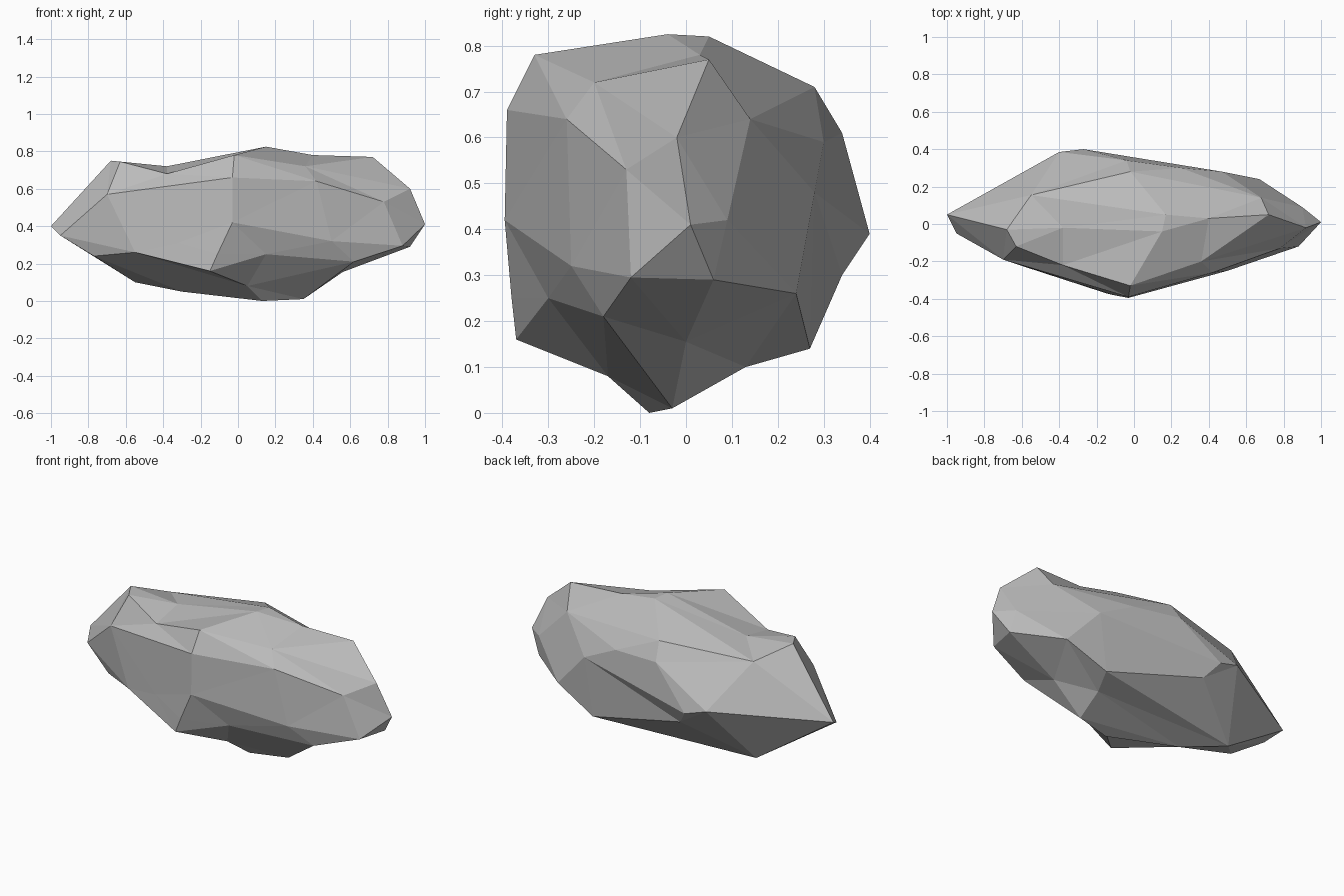
import bpy, bmesh
from mathutils import Vector

# corner points of the rock, grouped by area
POINTS = [
    # left tip and left end
    (-1, .05, .40), (-.95, -.05, .35), (-.70, -.19, .57), (-.68, -.03, .75),
    (-.63, -.12, .745), (-.77, -.11, .24), (-.55, -.24, .26),
    # front bulge and its ridge
    (-.02, -.33, .78), (-.03, -.39, .66), (-.03, -.395, .42), (-.11, -.38, .25),
    (-.15, -.37, .16), (-.32, -.31, .31), (-.38, -.22, .68),
    # front right
    (.42, -.26, .64), (.36, -.20, .72), (.50, -.25, .32),
    (.15, -.30, .25), (.62, -.18, .21), (.78, -.13, .53),
    # right tip
    (1, .01, .41), (.92, -.02, .60), (.88, -.12, .295), (.92, .06, .29),
    (.68, .14, .64), (.90, .09, .42),
    # top
    (.15, -.04, .825), (.17, .05, .82), (.40, .03, .78),
    (.72, .05, .77), (-.38, -.02, .72), (-.02, .28, .71), (-.55, .155, .68),
    # back
    (-.40, .385, .43), (-.27, .40, .39), (-.04, .34, .61), (.25, .30, .59),
    (.47, .28, .48), (.67, .24, .26), (-.20, .34, .30),
    # underside
    (.42, .27, .14), (.13, -.08, 0), (.35, -.03, .01), (.05, -.17, .08),
    (-.30, .02, .05), (-.55, .13, .10), (.36, .13, .10), (.56, 0, .155),
]
CENTRE = Vector((0, 0, .41))

# wrap a skin around the points on a sphere, then move them to their true places
bm = bmesh.new()
true_place = {}
for p in POINTS:
    d = Vector(p) - CENTRE
    v = bm.verts.new(Vector((d.x, d.y / .4, d.z / .41)).normalized())
    true_place[v] = Vector(p)
bmesh.ops.convex_hull(bm, input=bm.verts[:])
for v in bm.verts:
    v.co = true_place[v]
bmesh.ops.recalc_face_normals(bm, faces=bm.faces[:])

mesh = bpy.data.meshes.new("rock")
bm.to_mesh(mesh)
bm.free()

# single stone colour, flat faces
stone = bpy.data.materials.new("stone grey")
stone.diffuse_color = (.5, .5, .5, 1)
mesh.materials.append(stone)
rock = bpy.data.objects.new("rock", mesh)
bpy.context.collection.objects.link(rock)
